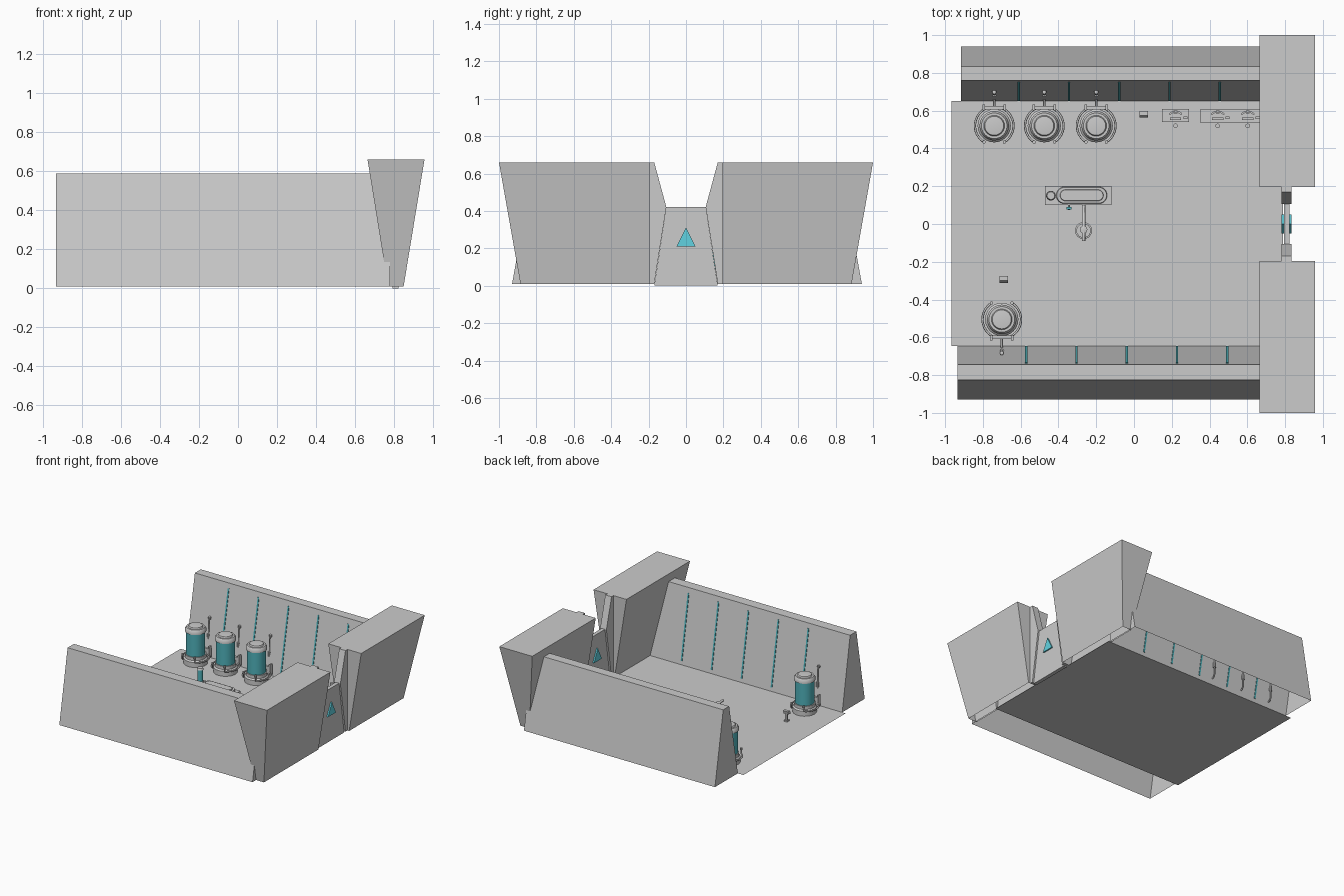
import bpy, bmesh, math
from mathutils import Matrix, Vector

if "Cube" in bpy.data.objects:
    bpy.data.objects.remove(bpy.data.objects["Cube"])


def material(name, rgb):
    m = bpy.data.materials.new(name)
    m.diffuse_color = (*rgb, 1)
    m.use_nodes = True
    m.node_tree.nodes["Principled BSDF"].inputs["Base Color"].default_value = m.diffuse_color
    return m


CYAN = material("bright_cyan", (0.12, 0.65, 0.75))
TEAL = material("glass_teal", (0.08, 0.45, 0.5))
Z0 = 0.01


def finish(name, bm, mat=None, smooth=False):
    bmesh.ops.remove_doubles(bm, verts=bm.verts, dist=1e-5)
    bmesh.ops.recalc_face_normals(bm, faces=bm.faces)
    me = bpy.data.meshes.new(name)
    bm.to_mesh(me)
    bm.free()
    ob = bpy.data.objects.new(name, me)
    bpy.context.collection.objects.link(ob)
    if mat:
        me.materials.append(mat)
    if smooth:
        for p in me.polygons:
            p.use_smooth = True
        me.set_sharp_from_angle(angle=math.radians(35))
    return ob


def loft(name, a, b, mat=None, cap_a=True):
    """Join two matching point loops into a solid."""
    bm = bmesh.new()
    va, vb = [[bm.verts.new(p) for p in loop] for loop in (a, b)]
    n = len(a)
    for i in range(n):
        bm.faces.new((va[i], va[(i + 1) % n], vb[(i + 1) % n], vb[i]))
    if cap_a:
        bm.faces.new(va)
    bm.faces.new(vb)
    return finish(name, bm, mat)


def rect(x0, x1, y0, y1, z):
    return [(x0, y0, z), (x1, y0, z), (x1, y1, z), (x0, y1, z)]


def box(name, x0, x1, y0, y1, z0, z1, mat=None):
    return loft(name, rect(x0, x1, y0, y1, z0), rect(x0, x1, y0, y1, z1), mat)


def lathe(name, x, y, profile, mat=None, seg=24):
    bm = bmesh.new()
    vs = [bm.verts.new((x + r, y, z)) for r, z in profile]
    es = [bm.edges.new(p) for p in zip(vs, vs[1:])]
    bmesh.ops.spin(bm, geom=vs + es, cent=(x, y, 0), axis=(0, 0, 1),
                   angle=math.tau, steps=seg)
    return finish(name, bm, mat, True)


def pipe(name, pts, r):
    cu = bpy.data.curves.new(name, 'CURVE')
    cu.dimensions = '3D'
    cu.bevel_depth, cu.bevel_resolution, cu.use_fill_caps = r, 1, True
    sp = cu.splines.new('POLY')
    sp.points.add(len(pts) - 1)
    for p, co in zip(sp.points, pts):
        p.co = (*co, 1)
    ob = bpy.data.objects.new(name, cu)
    bpy.context.collection.objects.link(ob)
    return ob


# Floor sheet
bm = bmesh.new()
bm.faces.new([bm.verts.new(p) for p in rect(-0.965, 0.79, -0.645, 0.65, Z0)])
finish("floor", bm)

# Long side walls (open underneath) with light strips on the inner slopes
for side, s, x0, yin, ytin, ytout, yout, first in (
        ("front", -1, -0.935, 0.645, 0.745, 0.825, 0.93, -0.57),
        ("back", 1, -0.915, 0.65, 0.76, 0.835, 0.94, -0.61)):
    loft(side + "_wall", rect(x0, 0.78, s * yin, s * yout, Z0),
         rect(x0, 0.78, s * ytin, s * ytout, 0.59), cap_a=False)
    for i in range(5):
        x = first + i * 0.266
        lo, hi = [(yin + (ytin - yin) * (z - Z0) / 0.58, z) for z in (0.04, 0.55)]
        loft(f"{side}_light_strip_{i}",
             *[rect(x - 0.006, x + 0.006, s * (y - 0.004), s * (y + 0.004), z)
               for y, z in (lo, hi)], TEAL)

# End walls flaring outwards, and bent door posts
for side, s in (("front", -1), ("back", 1)):
    loft(side + "_end_wall", rect(0.77, 0.85, s * 0.195, s * 0.885, Z0),
         rect(0.665, 0.957, s * 0.195, s, 0.66), cap_a=False)
    post = [(0.195, Z0), (0.17, Z0), (0.105, 0.42), (0.17, 0.66), (0.195, 0.66)]
    loft(side + "_door_post", *[[(x, s * y, z) for y, z in post] for x in (0.78, 0.835)])

# Door with a triangle sign on both faces
door = [(-0.17, 0), (0.17, 0), (0.105, 0.42), (-0.105, 0.42)]
loft("door", *[[(x, y, z) for y, z in door] for x in (0.793, 0.823)])
tri = [(-0.05, 0.21), (0.05, 0.21), (0, 0.31)]
loft("door_triangle", *[[(x, y, z) for y, z in tri] for x in (0.782, 0.834)], CYAN)


def tank(x, y, s, n):
    """Liquid tank with base, cap, ring pipe and rear pump; s is the pump side."""
    lathe(f"tank_base_{n}", x, y, [(0, Z0), (0.088, Z0), (0.088, 0.05), (0.078, 0.06),
                                   (0.078, 0.085), (0, 0.085)])
    lathe(f"tank_glass_{n}", x, y, [(0, 0.08), (0.07, 0.08), (0.07, 0.27), (0, 0.27)], TEAL)
    lathe(f"tank_cap_{n}", x, y, [(0, 0.265), (0.078, 0.265), (0.078, 0.285), (0.068, 0.3),
                                  (0.055, 0.3), (0.05, 0.31), (0, 0.315)])
    for k in (-1, 1):
        arc = [math.radians(a) for a in range(-58, 71, 8)]
        pts = [(x + k * 0.102 * math.cos(a), y + s * 0.102 * math.sin(a), 0.055) for a in arc]
        end = pts[0]
        pipe(f"tank_ring_pipe_{n}", [(end[0], end[1], 0.09)] + pts, 0.006)
        lathe(f"tank_nozzle_{n}", end[0], end[1],
              [(0, 0.085), (0.009, 0.085), (0.009, 0.1), (0, 0.1)], seg=10)
        xs = sorted((x + k * 0.05, x + k * 0.062))
        ys = sorted((y + s * 0.082, y + s * 0.112))
        box(f"tank_bracket_{n}", *xs, *ys, 0.03, 0.12)
    ys = sorted((y + s * 0.085, y + s * 0.105))
    box(f"tank_pump_{n}", x - 0.05, x + 0.05, *ys, Z0, 0.1)
    pipe(f"tank_feed_pipe_{n}", [(x, y + s * d, z) for d, z in (
        (0.1, 0.06), (0.15, 0.06), (0.165, 0.08), (0.165, 0.28), (0.172, 0.3), (0.18, 0.3))], 0.006)
    lathe(f"tank_valve_{n}", x, y + s * 0.165,
          [(0, 0.14), (0.011, 0.14), (0.011, 0.18), (0, 0.18)], seg=10)
    lathe(f"tank_knob_{n}", x, y + s * 0.178,
          [(0, 0.288), (0.01, 0.291), (0.012, 0.3), (0.01, 0.309), (0, 0.312)], seg=10)


for n, (x, y, s) in enumerate([(-0.74, 0.52, 1), (-0.475, 0.52, 1), (-0.2, 0.52, 1),
                               (-0.7, -0.505, -1)]):
    tank(x, y, s, n)


def stadium(cx, cy, half, r, z):
    return [(cx + (half if math.cos(a) > 0 else -half) + r * math.cos(a), cy + r * math.sin(a), z)
            for a in [math.tau * (i + 0.5) / 24 for i in range(24)]]


# Central work table with oval tray and a small sample tube
box("work_table", -0.47, -0.12, 0.1, 0.2, Z0, 0.07)
loft("tray_rim", stadium(-0.277, 0.152, 0.09, 0.045, 0.07), stadium(-0.277, 0.152, 0.09, 0.042, 0.085))
loft("tray_bed", stadium(-0.277, 0.152, 0.085, 0.032, 0.08), stadium(-0.277, 0.152, 0.085, 0.028, 0.092))
lathe("sample_base", -0.44, 0.15, [(0, 0.07), (0.026, 0.07), (0.026, 0.085), (0, 0.085)], seg=16)
lathe("sample_glass", -0.44, 0.15, [(0, 0.085), (0.021, 0.085), (0.021, 0.18), (0, 0.18)], TEAL, 16)
lathe("sample_cap", -0.44, 0.15, [(0, 0.178), (0.025, 0.178), (0.02, 0.192), (0, 0.192)], seg=16)
box("table_display", -0.358, -0.332, 0.078, 0.09, 0.06, 0.09, TEAL)
pipe("display_stem", [(-0.345, 0.075, 0.065), (-0.345, 0.105, 0.06)], 0.005)

# Swivel seat beside the table
lathe("seat_foot", -0.267, -0.035, [(0, Z0), (0.045, Z0), (0.045, 0.02), (0.012, 0.028),
                                    (0.012, 0.06), (0.038, 0.065), (0.038, 0.08), (0, 0.08)])
pipe("seat_arm", [(-0.267, 0.1, 0.05), (-0.267, 0.06, 0.1), (-0.267, -0.01, 0.14),
                  (-0.267, -0.09, 0.14)], 0.009)
lathe("arm_head", -0.267, -0.03, [(0, 0.1), (0.02, 0.1), (0.02, 0.145), (0, 0.15)], seg=16)


# Control desks along the back wall, each station with a curved screen and stool
def station(x, n):
    arc = [math.radians(a) for a in range(30, 151, 15)]
    loop = [(x + 0.042 * math.cos(a), 0.565 + 0.035 * math.sin(a)) for a in arc]
    loop += [(x + 0.034 * math.cos(a), 0.562 + 0.028 * math.sin(a)) for a in reversed(arc)]
    loft(f"desk_screen_{n}", *[[(px, py, z) for px, py in loop] for z in (0.085, 0.13)])
    box(f"desk_keyboard_{n}", x - 0.03, x + 0.03, 0.55, 0.565, 0.07, 0.08)
    box(f"desk_keypad_{n}", x + 0.042, x + 0.062, 0.555, 0.57, 0.07, 0.085)
    box(f"screen_stand_{n}", x - 0.01, x + 0.01, 0.585, 0.6, 0.07, 0.1)
    lathe(f"stool_{n}", x, 0.52, [(0, Z0), (0.009, Z0), (0.004, 0.016), (0.004, 0.04),
                                  (0.012, 0.042), (0.012, 0.05), (0, 0.05)], seg=12)


box("small_desk", 0.147, 0.29, 0.54, 0.61, Z0, 0.07)
box("long_desk", 0.35, 0.69, 0.537, 0.605, Z0, 0.07)
for n, x in enumerate((0.22, 0.443, 0.602)):
    station(x, n)

# Free-standing terminals
for n, (x, y, s) in enumerate([(0.052, 0.585, 1), (-0.69, -0.29, -1)]):
    box(f"terminal_post_{n}", x - 0.008, x + 0.008, y - 0.008, y + 0.008, Z0, 0.07)
    loft(f"terminal_panel_{n}", rect(x - 0.022, x + 0.022, y - 0.022, y + 0.008, 0.07),
         rect(x - 0.022, x + 0.022, y - 0.01, y + 0.014, 0.095))
    box(f"terminal_foot_{n}", x - 0.014, x + 0.014, y - 0.014, y + 0.014, Z0, 0.02)
